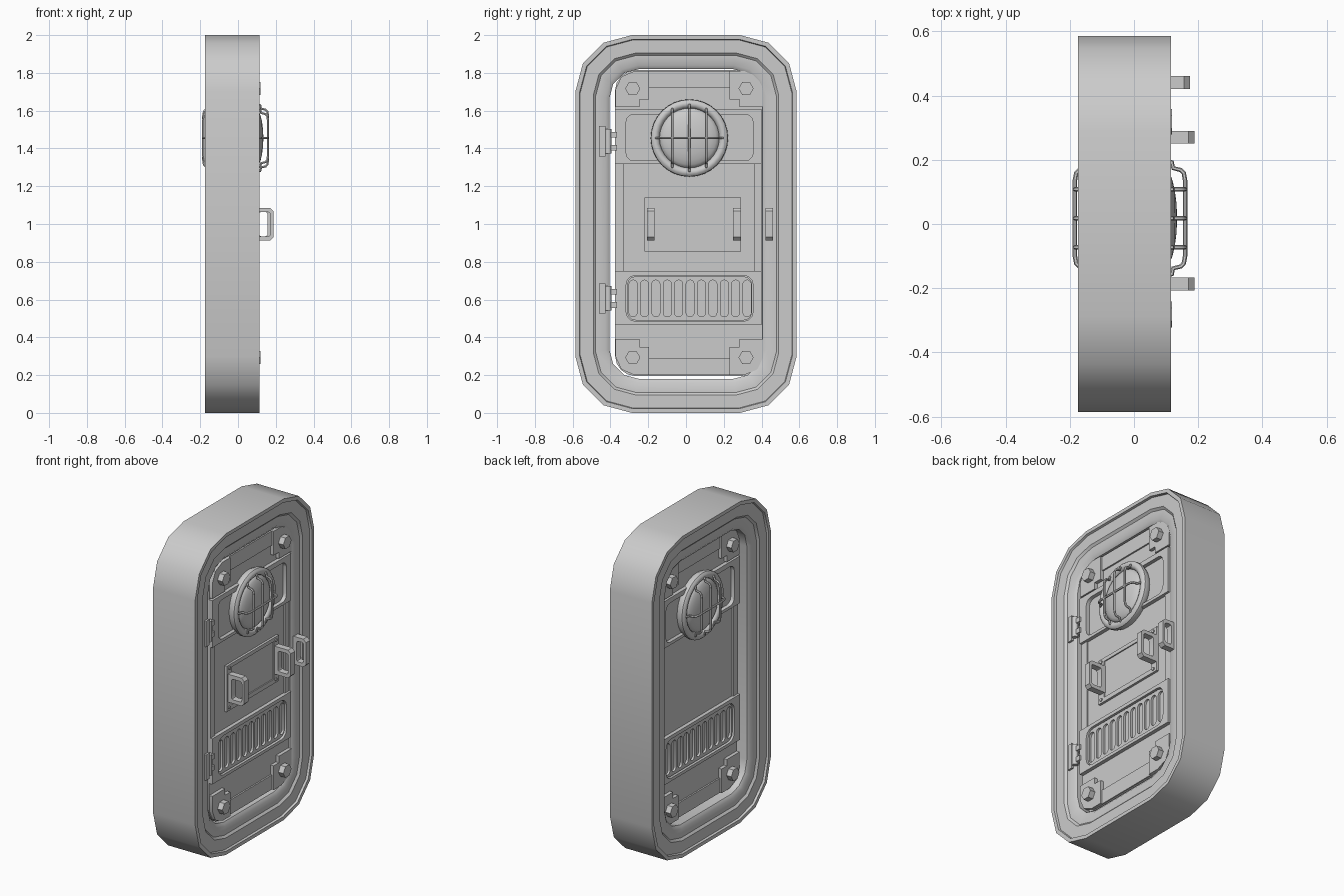
import bpy, bmesh
from math import sin, cos, pi, radians
from mathutils import Matrix, Vector

if "Cube" in bpy.data.objects:
    bpy.data.objects.remove(bpy.data.objects["Cube"])

MID = -0.0125            # mid plane of the door leaf
DY, DZ = 0.018, 1.005    # centre of the door leaf
FACE_X = Matrix(((0, 0, 1, 0), (1, 0, 0, 0), (0, 1, 0, 0), (0, 0, 0, 1)))   # outline in y,z
FACE_Y = Matrix(((1, 0, 0, 0), (0, 0, -1, 0), (0, 1, 0, 0), (0, 0, 0, 1)))  # outline in x,z


def finish(name, mesh, both=False):
    """Link a mesh; 'both' mirrors it to the other face of the door."""
    ob = bpy.data.objects.new(name, mesh)
    bpy.context.collection.objects.link(ob)
    if both:
        mesh.transform(Matrix.Translation((-MID, 0, 0)))
        ob.location.x = MID
        m = ob.modifiers.new("both_faces", 'MIRROR')
        m.use_mirror_merge = False
    return ob


def curve_mesh(cu):
    tmp = bpy.data.objects.new("tmp", cu)
    bpy.context.collection.objects.link(tmp)
    dg = bpy.context.evaluated_depsgraph_get()
    me = bpy.data.meshes.new_from_object(tmp.evaluated_get(dg))
    bpy.data.objects.remove(tmp)
    return me


def add_spline(cu, pts, cyclic):
    sp = cu.splines.new('POLY')
    sp.points.add(len(pts) - 1)
    for p, c in zip(sp.points, pts):
        p.co = (*c, 0, 1) if len(c) == 2 else (*c, 1)
    sp.use_cyclic_u = cyclic


def plate(name, outlines, a, b, both=False, axis=FACE_X):
    """Extrude filled outlines (inner ones are holes) from a to b."""
    cu = bpy.data.curves.new(name, 'CURVE')
    cu.dimensions, cu.fill_mode, cu.extrude = '2D', 'BOTH', (b - a) / 2
    for o in outlines:
        add_spline(cu, o, True)
    me = curve_mesh(cu)
    bm = bmesh.new()
    bm.from_mesh(me)
    bmesh.ops.remove_doubles(bm, verts=bm.verts, dist=1e-5)
    bmesh.ops.recalc_face_normals(bm, faces=bm.faces)
    bm.to_mesh(me)
    bm.free()
    me.transform(axis @ Matrix.Translation((0, 0, (a + b) / 2)))
    return finish(name, me, both)


def rounded(cy, cz, hy, hz, r=0.0, n=3):
    if r == 0:
        return [(cy - hy, cz - hz), (cy + hy, cz - hz), (cy + hy, cz + hz), (cy - hy, cz + hz)]
    pts = []
    for k, (sy, sz) in enumerate(((1, 1), (-1, 1), (-1, -1), (1, -1))):
        for i in range(n + 1):
            t = (k + i / n) * pi / 2
            pts.append((cy + sy * (hy - r) + r * cos(t), cz + sz * (hz - r) + r * sin(t)))
    return pts


def box(y0, y1, z0, z1, r=0.0, n=3):
    return rounded((y0 + y1) / 2, (z0 + z1) / 2, (y1 - y0) / 2, (z1 - z0) / 2, r, n)


def circle(cy, cz, r, n):
    return [(cy + r * cos(2 * pi * i / n), cz + r * sin(2 * pi * i / n)) for i in range(n)]


def loft(name, loops, closed, both=False):
    """Skin equal-length (x, outline) loops."""
    bm = bmesh.new()
    rings = [[bm.verts.new((x, y, z)) for y, z in o] for x, o in loops]
    for a, b in zip(rings, rings[1:] + (rings[:1] if closed else [])):
        for i in range(len(a)):
            j = (i + 1) % len(a)
            bm.faces.new((a[i], a[j], b[j], b[i]))
    if not closed:
        bm.faces.new(rings[-1])
        bm.faces.new(rings[0][::-1])
    bmesh.ops.recalc_face_normals(bm, faces=bm.faces)
    me = bpy.data.meshes.new(name)
    bm.to_mesh(me)
    bm.free()
    return finish(name, me, both)


# Door frame: stepped profile on both faces
steps = [(0, .115), (.022, .115), (.026, .102), (.095, .102), (.108, .09), (.16, .09), (.18, .075)]
prof = steps + [(i, -0.06 - x) for i, x in reversed(steps)]
loft("door_frame", [(x, rounded(0, 1, .586 - i, 1 - i, .30 - .8 * i)) for i, x in prof], True)

# Door leaf
F = 0.0625
loft("door_leaf", [(2 * MID - F, rounded(DY, DZ, .394, .81, .11, 4)),
                   (F, rounded(DY, DZ, .394, .81, .11, 4))], False)

# Raised bands with rounded recesses
plate("lamp_band", [box(-.375, .40, 1.317, 1.61), box(-.317, .355, 1.335, 1.58, .04)], F - .01, .086, True)
plate("vent_band", [box(-.375, .40, .466, .75), box(-.317, .355, .485, .728, .05)], F - .01, .086, True)

# Vent grille with slots
slots = [rounded(-.28 + .0603 * i, .606, .021, .097, .02) for i in range(11)]
plate("vent_grille", [box(-.312, .35, .49, .723, .045)] + slots, F - .005, .076, True)

# Side rails, end strips, stepped corner brackets and hex bolts
for side, y0, y1 in (("left", -.375, -.328), ("right", .36, .40)):
    plate("rail_" + side, [box(y0, y1, .75, 1.317)], F - .01, .072, True)
L = [(.39, .615), (.39, .71), (.36, .775), (.29, .805), (.213, .805), (.213, .655), (.265, .655), (.265, .615)]
for sz in (1, -1):
    end = "top" if sz > 0 else "bottom"
    plate("end_strip_" + end, [rounded(DY, DZ + sz * .76, .213, .045)], F - .01, .072, True)
    for sy in (1, -1):
        tag = end + ("_right" if sy > 0 else "_left")
        plate("corner_bracket_" + tag, [[(DY + sy * u, DZ + sz * v) for u, v in L]], F - .01, .084, True)
        plate("bolt_" + tag, [circle(DY + sy * .3, DZ + sz * .712, .04, 6)], .08, .118, True)

# Lamp: rim, domed glass and wire cage
LY, LZ = DY, 1.455
rim = [(F, .195), (.085, .205), (.102, .203), (.113, .192), (.115, .178), (.108, .165), (.095, .158), (F, .158)]
loft("lamp_rim", [(x, circle(LY, LZ, r, 32)) for x, r in rim], True, True)
dome = [(.07, .16)] + [(.09 + .044 * sin(t), .16 * cos(t)) for t in (0, .25, .5, .75, 1.0, 1.25, 1.45)]
loft("lamp_glass", [(x, circle(LY, LZ, r, 32)) for x, r in dome], False, True)


def wire(name, half, pos):
    """Half profile of a cage hoop, mirrored; pos maps (x, offset) to 3D."""
    h = [(.105, half), (.118, half - .004), (.122, half - .022), (.146, half - .028),
         (.155, half - .038), (.159, half - .06)]
    pts = [pos(x, d) for x, d in h] + [pos(x, -d) for x, d in reversed(h)]
    cu = bpy.data.curves.new(name, 'CURVE')
    cu.dimensions, cu.bevel_depth, cu.bevel_resolution = '3D', .007, 1
    cu.use_fill_caps = True
    add_spline(cu, pts, False)
    finish(name, curve_mesh(cu), True)


for i, (off, half) in enumerate(((-.09, .155), (0, .178), (.09, .155))):
    wire(f"cage_hoop_{i}", half, lambda x, d: (x, LY + off, LZ + d))
wire("cage_crossbar", .178, lambda x, d: (x, LY + d, LZ))

# Handle plate on the front face
plate("handle_plate", [box(-.22, .291, .855, 1.14)], F - .01, .07)
plate("handle_plate_border", [box(-.22, .291, .855, 1.14), box(-.17, .245, .883, 1.117)], F, .077)


# Loop handles: outline in x,z extruded along y
def handle(name, y, base, top):
    o = [(base, .912), (top - .018, .912), (top, .93), (top, 1.068), (top - .018, 1.086), (base, 1.086)]
    hole = box(base + .03, top - .017, .935, 1.063, .012, 2)
    plate(name, [o, hole], -y - .02, -y + .02, axis=FACE_Y)


for side, y in (("left", -.187), ("right", .27)):
    handle("handle_" + side, y, .07, .188)
    for z in (.875, 1.12):
        plate(f"handle_screw_{side}", [circle(y - .008, z, .01, 8)], .07, .083)
handle("frame_handle", .44, .08, .174)

# Hinges on the gap side
for tag, z in (("upper", 1.438), ("lower", .606)):
    plate("hinge_plate_" + tag, [box(-.46, -.425, z - .08, z + .08)], .08, .102)
    for k in (-1, 1):
        plate("hinge_arm_" + tag, [box(-.44, -.365, z + k * .035 - .015, z + k * .035 + .015)], .045, .095)
    bm = bmesh.new()
    bmesh.ops.create_cone(bm, cap_ends=True, segments=12, radius1=.018, radius2=.018, depth=.13,
                          matrix=Matrix.Translation((.088, -.412, z)))
    me = bpy.data.meshes.new("hinge_pin")
    bm.to_mesh(me)
    bm.free()
    finish("hinge_pin_" + tag, me)

# Smooth shading with sharp edges kept
for ob in bpy.context.collection.objects:
    ob.select_set(True)
    bpy.context.view_layer.objects.active = ob
bpy.ops.object.shade_smooth_by_angle(angle=radians(38))
